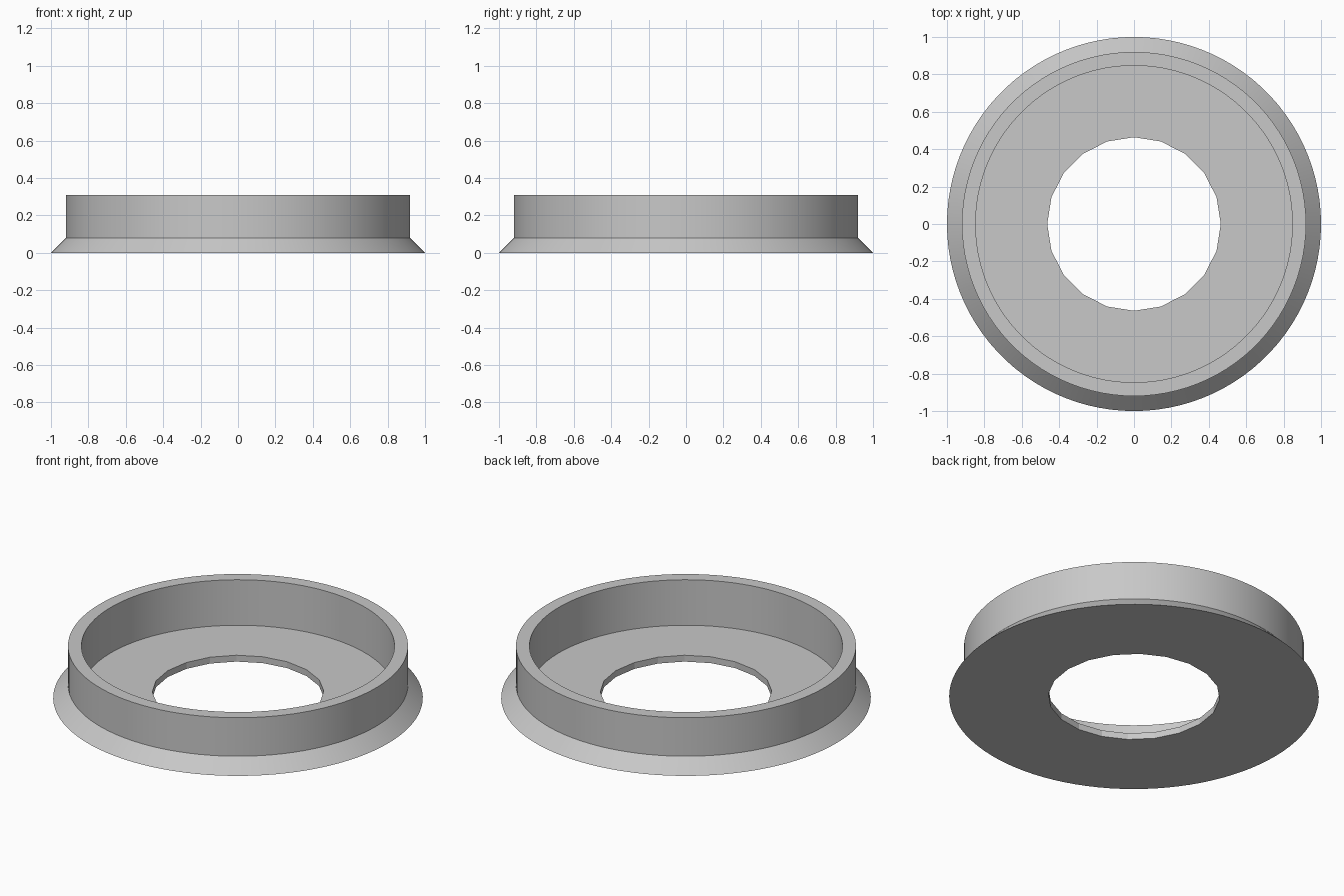
import bpy, bmesh, math

default_cube = bpy.data.objects.get("Cube")
if default_cube:
    bpy.data.objects.remove(default_cube, do_unlink=True)

SEGMENTS = 100
HOLE_SIDES = 20

grey = bpy.data.materials.new("plain_grey")
grey.use_nodes = True
colour = (0.58, 0.58, 0.58, 1)
grey.diffuse_color = colour
grey.node_tree.nodes["Principled BSDF"].inputs["Base Color"].default_value = colour


def revolve(name, profile, sides):
    """Closed solid of revolution: stacked rings, capped at both ends."""
    bm = bmesh.new()
    rings = []
    for r, z in profile:
        angles = [math.tau * i / sides for i in range(sides)]
        rings.append([bm.verts.new((r * math.cos(a), r * math.sin(a), z)) for a in angles])
    for low, high in zip(rings, rings[1:]):
        for i in range(sides):
            j = (i + 1) % sides
            bm.faces.new((low[i], low[j], high[j], high[i]))
    bm.faces.new(list(reversed(rings[0])))
    bm.faces.new(rings[-1])
    bmesh.ops.recalc_face_normals(bm, faces=bm.faces)
    mesh = bpy.data.meshes.new(name)
    bm.to_mesh(mesh)
    bm.free()
    mesh.materials.append(grey)
    obj = bpy.data.objects.new(name, mesh)
    bpy.context.collection.objects.link(obj)
    return obj


# Flared base, upright wall, flat rim and recessed floor
ring = revolve("flanged_ring", [(1, 0), (0.92, 0.08), (0.92, 0.31),
                                (0.847, 0.31), (0.847, 0.038)], SEGMENTS)

# Faceted centre hole through the floor
cutter = revolve("hole_cutter", [(0.464, -0.2), (0.464, 0.2)], HOLE_SIDES)
cutter.hide_render = True
cut = ring.modifiers.new("centre_hole", 'BOOLEAN')
cut.object = cutter
cut.solver = 'EXACT'

bpy.ops.object.select_all(action='DESELECT')
ring.select_set(True)
bpy.context.view_layer.objects.active = ring
bpy.ops.object.modifier_apply(modifier=cut.name)
bpy.data.objects.remove(cutter, do_unlink=True)

# Smooth round walls, crisp rims and hole facets
bpy.ops.object.shade_smooth_by_angle(angle=math.radians(10))
